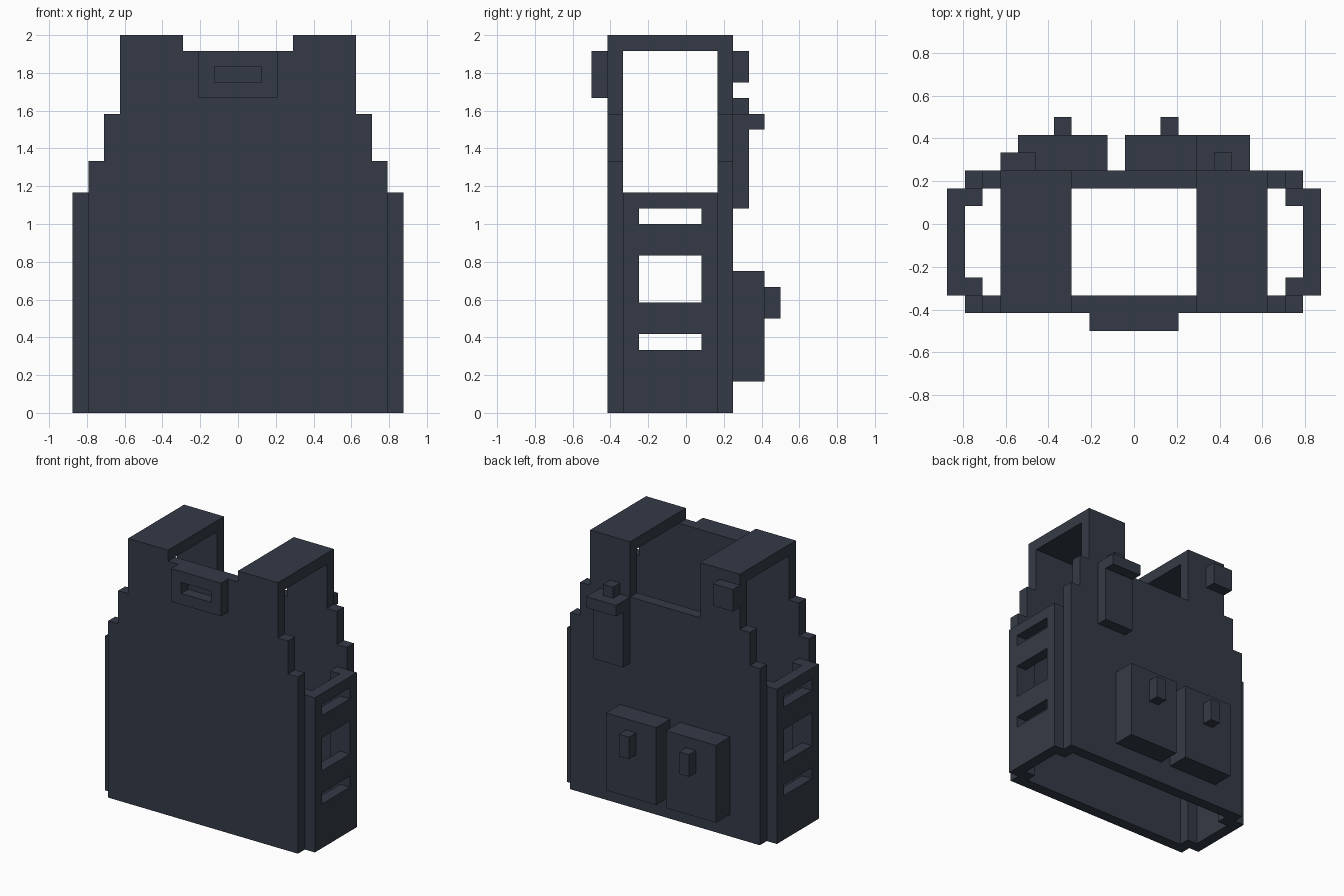
import bpy
import bmesh
from mathutils import Vector

U = 1 / 12  # size of one building block

cube = bpy.data.objects.get("Cube")
if cube:
    bpy.data.objects.remove(cube, do_unlink=True)

slate = bpy.data.materials.new("dark_slate")
slate.use_nodes = True
colour = (0.034, 0.042, 0.061, 1)
slate.diffuse_color = colour
slate.node_tree.nodes["Principled BSDF"].inputs["Base Color"].default_value = colour


def finish(name, bm):
    """Turn a block-unit bmesh into a named, coloured object."""
    bmesh.ops.scale(bm, vec=(U, U, U), verts=bm.verts)
    bmesh.ops.recalc_face_normals(bm, faces=bm.faces)
    mesh = bpy.data.meshes.new(name)
    bm.to_mesh(mesh)
    bm.free()
    mesh.materials.append(slate)
    obj = bpy.data.objects.new(name, mesh)
    bpy.context.collection.objects.link(obj)
    return obj


def box(name, x, y, z):
    """Box from (low, high) ranges in blocks."""
    bm = bmesh.new()
    bmesh.ops.create_cube(bm, size=1)
    for v in bm.verts:
        v.co = [(r[0] + r[1]) / 2 + c * (r[1] - r[0]) for r, c in zip((x, y, z), v.co)]
    return finish(name, bm)


def extrude(bm, faces, direction):
    grown = bmesh.ops.extrude_face_region(bm, geom=faces, use_keep_orig=True)
    moved = [g for g in grown["geom"] if isinstance(g, bmesh.types.BMVert)]
    bmesh.ops.translate(bm, vec=direction, verts=moved)


def body_panel(name, y, neck):
    """Stepped panel, symmetric in x, with the neckline at the given height."""
    half = [(9.5, 0), (9.5, 16), (8.5, 16), (8.5, 19), (7.5, 19), (7.5, 24), (3.5, 24), (3.5, neck)]
    outline = half + [(-x, z) for x, z in reversed(half)]
    bm = bmesh.new()
    face = bm.faces.new([bm.verts.new((x, y, z)) for x, z in outline])
    extrude(bm, [face], Vector((0, 1, 0)))
    return finish(name, bm)


def slotted_plate(name, us, vs, holes, place, direction):
    """Grid plate with the listed (column, row) cells left open."""
    bm = bmesh.new()
    verts = [[bm.verts.new(place(u, v)) for v in vs] for u in us]
    faces = []
    for i in range(len(us) - 1):
        for j in range(len(vs) - 1):
            if (i, j) not in holes:
                faces.append(bm.faces.new((verts[i][j], verts[i + 1][j],
                                           verts[i + 1][j + 1], verts[i][j + 1])))
    extrude(bm, faces, Vector(direction))
    return finish(name, bm)


# Front and back panels
body_panel("front_panel", -5, 23)
body_panel("back_panel", 2, 19)

# Shoulder straps and slotted side plates, left and right
for side, s in (("left", 1), ("right", -1)):
    box(side + "_shoulder_strap", sorted((s * 3.5, s * 7.5)), (-4, 2), (23, 24))
    slotted_plate(side + "_side_plate", (-4, -3, 1, 2), (0, 4, 5, 7, 10, 12, 13, 14),
                  {(1, 1), (1, 3), (1, 5)},
                  lambda u, v: (s * 9.5, u, v), (s, 0, 0))
    for end, y in (("front", -4), ("back", 1)):
        box(f"{side}_{end}_side_tab", sorted((s * 8.5, s * 9.5)), (y, y + 1), (0, 14))

# Slotted chest plate
slotted_plate("chest_plate", (-2.5, -1.5, 1.5, 2.5), (20, 21, 22, 23), {(1, 1)},
              lambda u, v: (u, -5, v), (0, -1, 0))

# Back pouches with their toggles
for side, x in (("left", 2), ("right", -4)):
    box(side + "_pouch", (x - 2.5, x + 2.5), (3, 5), (2, 9))
    box(side + "_pouch_toggle", (x - 0.5, x + 0.5), (5, 6), (6, 8))

# Radio holder and small shoulder block
box("radio_holder", (3.5, 6.5), (3, 4), (13, 18))
box("radio_flap", (3.5, 6.5), (3, 5), (18, 19))
box("radio_knob", (4.5, 5.5), (3, 4), (19, 20))
box("shoulder_block", (-7.5, -5.5), (3, 4), (21, 23))
